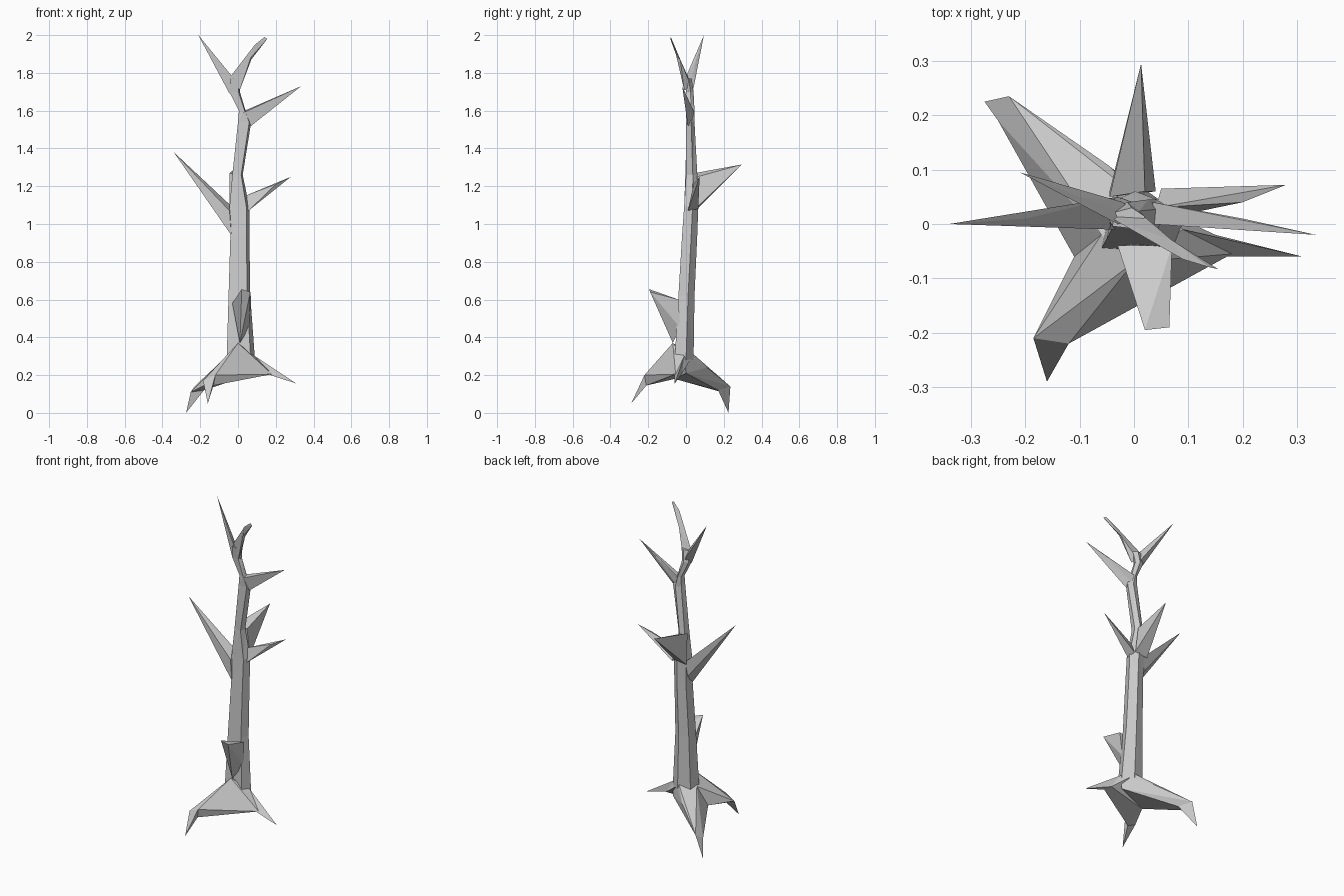
import bpy
import bmesh
from mathutils import Vector

UNIT = 0.01  # all sizes below are written in hundredths

default_cube = bpy.data.objects.get("Cube")
if default_cube:
    bpy.data.objects.remove(default_cube, do_unlink=True)

# One flat grey for the whole dead tree
bark = bpy.data.materials.new("grey bark")
bark.use_nodes = True
bark_colour = (0.6, 0.6, 0.6, 1.0)
bark.diffuse_color = bark_colour
bark.node_tree.nodes["Principled BSDF"].inputs["Base Color"].default_value = bark_colour


def finish(name, bm):
    """Turn a bmesh into a flat shaded bark object."""
    bmesh.ops.recalc_face_normals(bm, faces=bm.faces)
    mesh = bpy.data.meshes.new(name)
    bm.to_mesh(mesh)
    bm.free()
    mesh.materials.append(bark)
    part = bpy.data.objects.new(name, mesh)
    bpy.context.collection.objects.link(part)
    return part


def faceted(name, *points):
    """Wrap a few corner points in flat facets."""
    bm = bmesh.new()
    corners = [bm.verts.new(Vector(point) * UNIT) for point in points]
    hull = bmesh.ops.convex_hull(bm, input=corners)
    unused = {v for v in hull["geom_interior"] if isinstance(v, bmesh.types.BMVert)}
    bmesh.ops.delete(bm, geom=list(unused), context="VERTS")
    return finish(name, bm)


def loft(name, outline, sections):
    """Stretch an outline into each section box and skin them in order."""
    bm = bmesh.new()
    rings = []
    for left, right, front, back, height in sections:
        ring = []
        for u, v in outline:
            place = Vector((left + u * (right - left), front + v * (back - front), height))
            ring.append(bm.verts.new(place * UNIT))
        rings.append(ring)
    count = len(outline)
    for lower, upper in zip(rings, rings[1:]):
        for i in range(count):
            j = (i + 1) % count
            bm.faces.new((lower[i], lower[j], upper[j], upper[i]))
    bm.faces.new(rings[0][::-1])
    bm.faces.new(rings[-1])
    bmesh.ops.triangulate(bm, faces=bm.faces)
    return finish(name, bm)


# Trunk: a crooked five sided stem
stem_outline = [(0, .15), (.85, 0), (1, .6), (.6, 1), (.1, .8)]
loft("trunk", stem_outline, [
    (-6, 9, -6, 4, 28),
    (-5, 6.5, -4, 4.5, 62),
    (-4, 6, -2, 6, 95),
    (-4.5, 6, -1, 6.5, 109),
    (-3, 2.5, 0, 6, 126),
    (0, 7, 0, 4.5, 154),
    (.5, 4, 0, 4.5, 160),
    (-4.5, 1, 0, 4, 170),
    (-4, 2, -1, 3, 177),
])

# Root flare: front and left roots share a web, the back root runs off behind
crown = [(0, -7, 37), (-6, -2, 30), (9, -1, 30), (2, 4, 31)]
front_knee = [(-18.5, -21, 17), (-12, -22, 20), (-13, -21, 14.5)]
left_knee = [(18, -5.5, 20.5), (15, -2, 21)]
back_knee = [(-23, 23.5, 14), (-25, 19, 11), (-18, 17, 12)]
armpit = (-11, -6, 18)

faceted("front_root", *crown, *front_knee, *left_knee, armpit)
faceted("back_root", *crown[1:], *back_knee, armpit, (-5, 11, 24), (9, 0, 21))
faceted("front_root_tip", *front_knee, (-16, -29, 5))
faceted("left_root_tip", crown[2], *left_knee, (8, -6, 23), (31, -6, 15.5))
faceted("back_root_tip", *back_knee, (-27.5, 22.5, 0))

# Broken stub on the front of the trunk
faceted("front_stub", (1, -7, 37), (-3, -4, 58), (7, -4, 60), (6, -3, 45),
        (2, -19.5, 65.5), (6.5, -19, 64))

# Middle branches
faceted("right_branch", (-3.5, -1, 94), (-4.5, -1, 107), (-3, 5, 109), (-4, 4, 100),
        (-20, 1, 124.5), (-34, 0, 138))
faceted("left_branch", (5.5, 1, 107), (5, 6.5, 108), (4, 3, 115),
        (20, 4, 121), (28, 7.2, 125))
faceted("back_branch", (-4.5, 5, 127), (-4.5, 6, 108), (2, 6, 125), (4, 6, 109),
        (2, 8, 115), (0, 20, 129), (1.3, 29.5, 131.5))

# Upper branches
faceted("upper_left_branch", (7, 1, 152), (3.5, 4, 160), (3, 0, 159), (2, 4, 153),
        (20, 1, 166.5), (33.5, -2, 173))
faceted("top_right_branch", (-4.5, 1, 169), (1, 1, 170), (-2, 4, 172), (-3, 0, 178),
        (-10, 5, 186), (-21, 9.5, 200))
faceted("top_left_branch", (-4, 1, 178), (2, 0, 177), (0, 3, 172), (1, -1, 171),
        (9, -6.5, 195), (7, -3, 187))
faceted("top_left_twig", (9, -6.5, 195), (7, -3, 187), (5, -4, 186),
        (14, -8, 199), (15.5, -8.3, 198))
